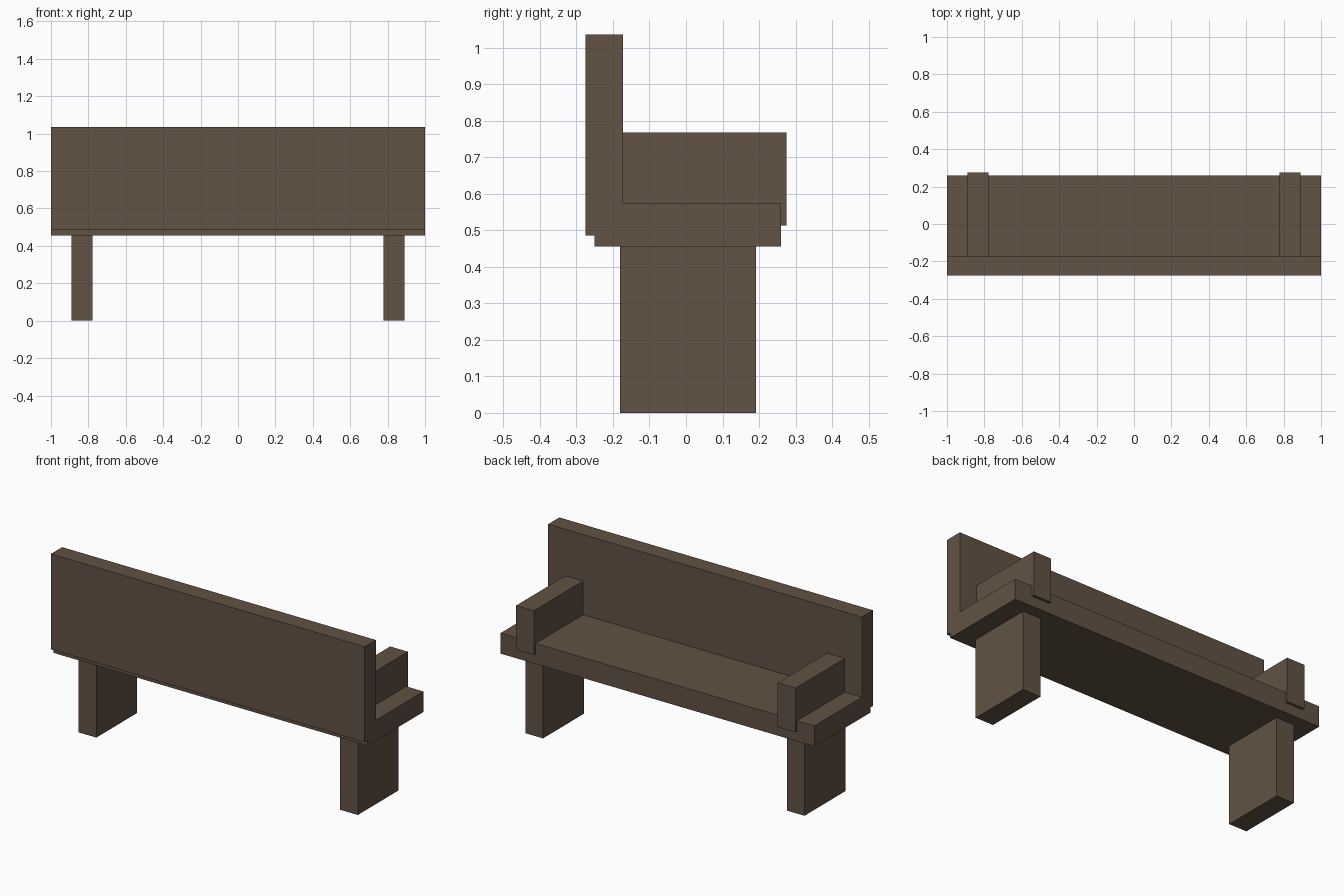
import bpy
from mathutils import Vector

cube = bpy.data.objects.get("Cube")
if cube:
    bpy.data.objects.remove(cube, do_unlink=True)

# One dark brown wood for the whole bench
wood = bpy.data.materials.new("dark_brown_wood")
wood.use_nodes = True
colour = (0.122, 0.084, 0.058, 1)
wood.diffuse_color = colour
bsdf = next(n for n in wood.node_tree.nodes if n.type == 'BSDF_PRINCIPLED')
bsdf.inputs["Base Color"].default_value = colour


def block(name, low, high):
    """Box spanning two opposite corners."""
    low, high = Vector(low), Vector(high)
    bpy.ops.mesh.primitive_cube_add(size=1)
    obj = bpy.context.object
    obj.name = name
    centre, size = (low + high) / 2, high - low
    for v in obj.data.vertices:
        v.co = v.co * size
    obj.location = centre
    obj.data.materials.append(wood)
    return obj


# Long planks
block("seat", (-1, -0.25, 0.455), (1, 0.26, 0.573))
block("backrest", (-1, -0.275, 0.485), (1, -0.173, 1.035))

# Slab legs and armrests, one of each per side
for side, sign in (("left", 1), ("right", -1)):
    inner, outer = sorted((0.777 * sign, 0.89 * sign))
    block(side + "_leg", (inner, -0.18, 0), (outer, 0.192, 0.46))
    block(side + "_armrest", (inner, -0.18, 0.513), (outer, 0.275, 0.767))
